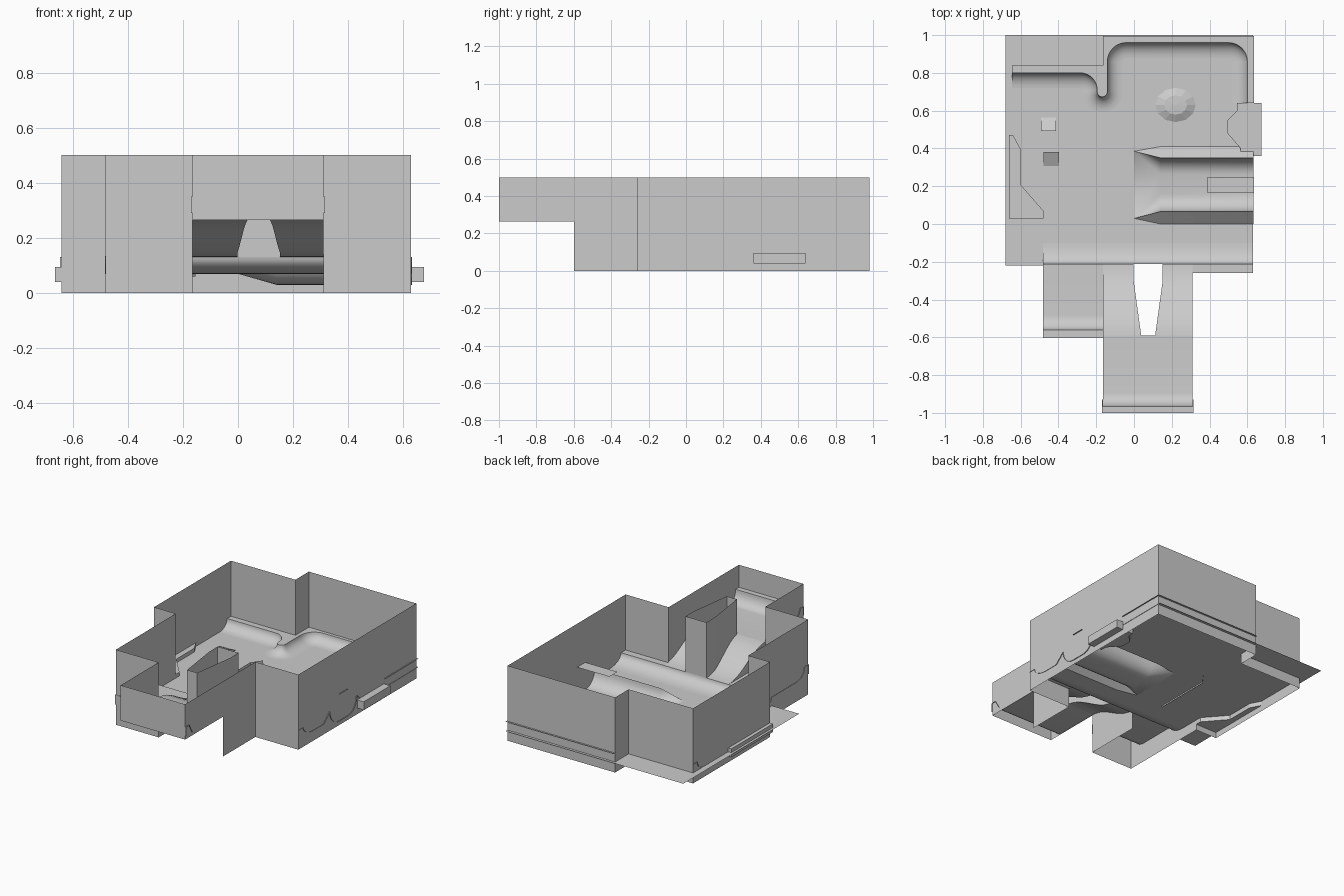
import bpy, bmesh
from math import sin, cos, pi, radians

if "Cube" in bpy.data.objects:
    bpy.data.objects.remove(bpy.data.objects["Cube"])

FLOOR, LIP, TOP = 0.07, 0.13, 0.5


def make(name, verts, faces, smooth=False):
    me = bpy.data.meshes.new(name)
    me.from_pydata(verts, [], faces)
    bm = bmesh.new()
    bm.from_mesh(me)
    bmesh.ops.remove_doubles(bm, verts=bm.verts, dist=1e-5)
    bmesh.ops.triangulate(bm, faces=[f for f in bm.faces if len(f.verts) > 4])
    bm.to_mesh(me)
    bm.free()
    ob = bpy.data.objects.new(name, me)
    bpy.context.collection.objects.link(ob)
    if smooth:
        bpy.ops.object.select_all(action='DESELECT')
        ob.select_set(True)
        bpy.context.view_layer.objects.active = ob
        bpy.ops.object.shade_smooth_by_angle(angle=radians(32))
    return ob


def loft(name, rows, smooth=True):
    n = len(rows[0])
    verts = [p for r in rows for p in r]
    faces = [(i * n + j, i * n + j + 1, (i + 1) * n + j + 1, (i + 1) * n + j)
             for i in range(len(rows) - 1) for j in range(n - 1)]
    return make(name, verts, faces, smooth)


def flat(name, pts, z):
    return make(name, [(x, y, z) for x, y in pts], [tuple(range(len(pts)))])


def rect(name, x0, x1, y0, y1, z):
    return flat(name, [(x0, y0), (x1, y0), (x1, y1), (x0, y1)], z)


def prism(name, pts, z0, z1):
    n = len(pts)
    return make(name, [(x, y, z) for z in (z0, z1) for x, y in pts],
                [tuple(range(n))[::-1], tuple(range(n, 2 * n))] +
                [(i, (i + 1) % n, (i + 1) % n + n, i + n) for i in range(n)])


def fence(name, pts, z0, z1=TOP):
    return loft(name, [[(x, y, z0), (x, y, z1)] for x, y in pts], False)


def quarter(a, za, b, zb, n=8):
    # concave transition profile from flat (a, za) up to the lip (b, zb)
    return [(a + (b - a) * sin(pi / 2 * i / n), za + (zb - za) * (1 - cos(pi / 2 * i / n)))
            for i in range(n + 1)]


def arc(cx, cy, r, a0, a1, n=10):
    return [(cx + r * cos(radians(a0 + (a1 - a0) * i / n)),
             cy + r * sin(radians(a0 + (a1 - a0) * i / n))) for i in range(n + 1)]


def strip(name, profile, x0, x1):
    return loft(name, [[(x0, y, z), (x1, y, z)] for y, z in profile])


# Perimeter walls: full height, then the raised end corridor
fence("main_wall", [(-.165, -.6), (-.48, -.6), (-.48, .03), (-.64, .03), (-.64, .84), (-.165, .84),
                    (-.165, .982), (.627, .982), (.627, -.26), (.31, -.26), (.31, -.6)], 0)
fence("corridor_wall", [(.31, -.6), (.31, -1), (-.165, -1), (-.165, -.6)], .265)

# Main floor, leaving room for the channel and the front transition
rect("floor_left", -.68, -.48, -.22, 1, FLOOR)
rect("floor_middle", -.48, 0, -.11, 1, FLOOR)
rect("floor_front", 0, .63, -.11, 0, FLOOR)
rect("floor_back", 0, .63, .41, 1, FLOOR)

# Channel with raised lips, tapering to two points at x = 0
low = quarter(.16, .03, .066, LIP)[::-1]
high = quarter(.26, .03, .35, LIP)
full = [(0, FLOOR), (0, FLOOR)] + low + high + [(.41, FLOOR), (.41, FLOOR)]
start = [0] + [.03] * (1 + len(low)) + [.385] * (1 + len(high)) + [.41]
loft("channel", [[(0, y, FLOOR) for y in start],
                 [(.14, y, z) for y, z in full], [(.632, y, z) for y, z in full]])
rect("channel_plank", .39, .635, .165, .25, .21)

# Back curved transition following a winding lip, with its deck
lip = ([(-.645, .80)] + arc(-.285, .71, .09, 90, 0) + arc(-.168, .70, .027, 180, 360)
       + arc(-.041, .86, .1, 180, 90) + arc(.5, .86, .1, 90, 0) + [(.6, .64)])
rows = []
DEPTH = .08
for i, p in enumerate(lip):
    a, b = lip[max(i - 1, 0)], lip[min(i + 1, len(lip) - 1)]
    dx, dy = b[0] - a[0], b[1] - a[1]
    d = (dx * dx + dy * dy) ** .5
    nx, ny = dy / d, -dx / d
    rows.append([(p[0] + nx * t, p[1] + ny * t, z)
                 for t, z in quarter(DEPTH, FLOOR, 0, LIP)])
loft("back_transition", rows)
flat("back_deck", lip + [(.635, .64), (.635, .995), (-.165, .995), (-.165, .84), (-.645, .84)], LIP)

# Front transition, right deck and left wing
strip("front_transition", quarter(-.10, FLOOR, -.212, LIP), -.483, .63)
rect("front_deck", .31, .63, -.26, -.212, LIP)
strip("wing_floor", [(-.212, LIP)] + quarter(-.48, LIP, -.56, .2) + [(-.603, .2), (-.603, .135)],
      -.483, -.165)


# Rising corridor ramp with a tapered opening
def ramp(y):
    t = min(max((-.212 - y) / .39, 0), 1)
    return LIP + (.268 - LIP) * (1 - cos(pi * t)) / 2


def half_width(y):
    return .077 - .04 * min(max((-.3 - y) / .29, 0), 1)


ys = [-.212, -.25, -.3] + [-.3 - .29 * i / 8 for i in range(1, 9)]
MID = .075
for side, edge in (("left", -.165), ("right", .31)):
    s = -1 if side == "left" else 1
    loft("ramp_" + side, [[(edge, y, ramp(y)), (MID + s * half_width(y), y, ramp(y))] for y in ys])
strip("corridor_floor", [(-.59, ramp(-.59)), (-.61, .268)] + quarter(-.895, .268, -.965, .35)
      + [(-1, .35)], -.165, .31)
loft("ramp_divider", [[(-.165, y, 0), (-.165, y, ramp(y))] for y in ys + [-.6]], False)
for s in (-1, 1):
    strip("corridor_lip", [(-.93, .29), (-.965, .35), (-1, .35), (-1, .29)],
          MID - .002 + s * .2375, MID - .002 + s * .243)

# Tapered hollow pillar around the opening
ring = [(MID - half_width(y), y) for y in ys] + [(MID + half_width(y), y) for y in ys[::-1]]
ring.append(ring[0])
loft("pillar", [[(x, y, ramp(y)), (x, y, TOP)] for x, y in ring], False)

# Angular ledges at both sides
prism("right_ledge", [(.545, .64), (.675, .64), (.675, .36), (.565, .36), (.565, .40),
                      (.495, .48), (.495, .55), (.545, .60)][::-1], .04, .095)
prism("left_ledge", [(-.663, .47), (-.64, .47), (-.602, .40), (-.602, .21), (-.48, .07),
                     (-.48, .03), (-.663, .03)][::-1], .04, .095)

# Thin grind curb
fence("curb", [(-.203, .03), (-.203, .42), (-.155, .485)], .06, .1)

# Two facing kicker wedges
for x, y0, y1 in ((-.453, .565, .492), (-.438, .308, .38)):
    a, b = x - .04, x + .04
    make("kicker", [(a, y0, FLOOR), (b, y0, FLOOR), (a, y1, FLOOR), (b, y1, FLOOR),
                    (a, y1, .105), (b, y1, .105)],
         [(0, 1, 5, 4), (2, 3, 5, 4), (0, 2, 4), (1, 3, 5)])

# Low faceted mound
N = 12
loops = [[(.22 + r * cos(2 * pi * i / N), .63 + .85 * r * sin(2 * pi * i / N), z)
          for i in range(N + 1)] for r, z in ((.107, FLOOR), (.06, .09), (0, .093))]
loft("mound", loops, False)
